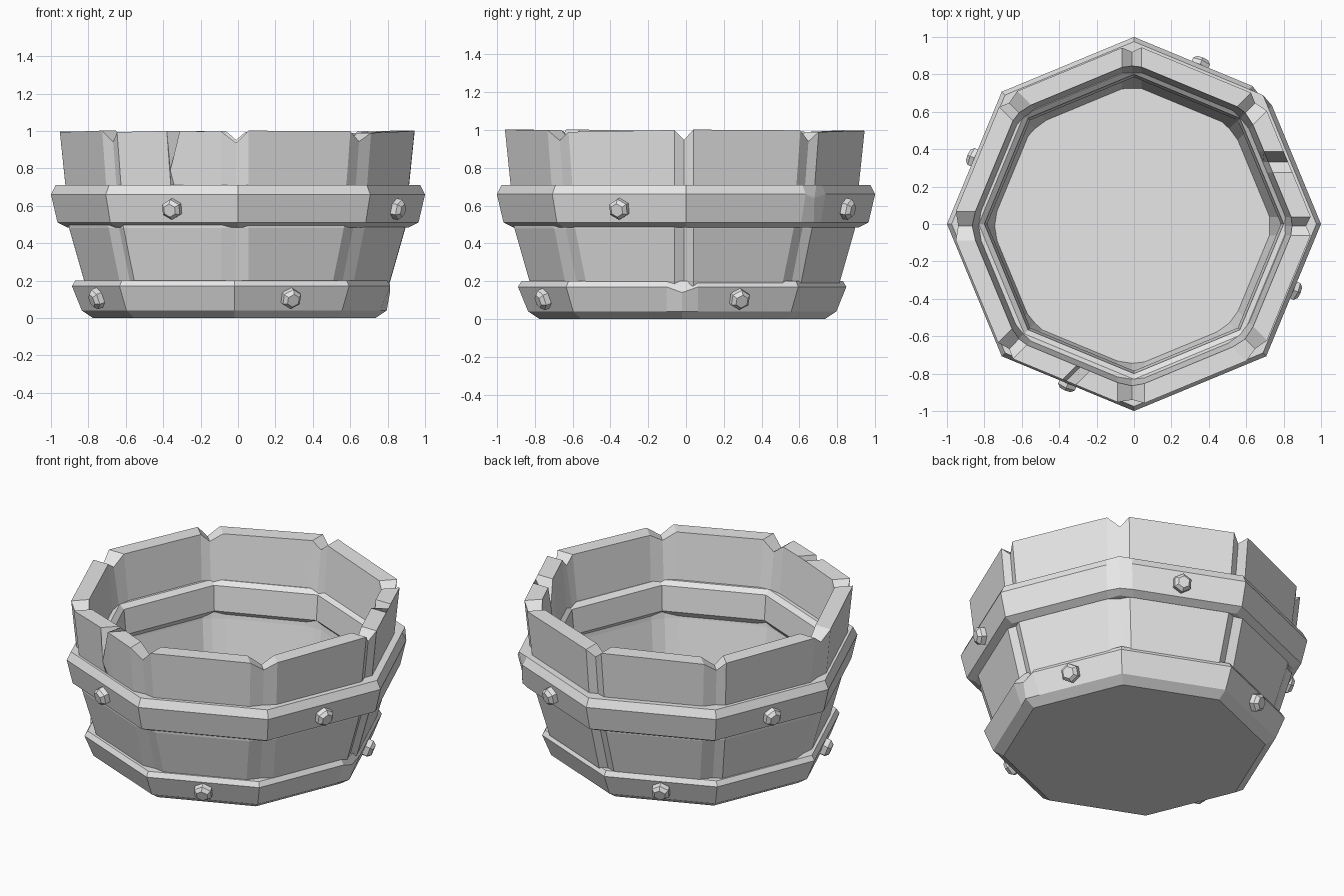
import bpy, bmesh, math, random
from mathutils import Vector, Matrix

random.seed(4)
SIDES = 8

if "Cube" in bpy.data.objects:
    bpy.data.objects.remove(bpy.data.objects["Cube"])

grey = bpy.data.materials.new("plain_grey")
grey.use_nodes = True
colour = (0.8, 0.8, 0.8, 1)
grey.diffuse_color = colour
grey.node_tree.nodes["Principled BSDF"].inputs["Base Color"].default_value = colour


def finish(name, bm):
    bmesh.ops.recalc_face_normals(bm, faces=bm.faces)
    mesh = bpy.data.meshes.new(name)
    bm.to_mesh(mesh)
    bm.free()
    mesh.materials.append(grey)
    obj = bpy.data.objects.new(name, mesh)
    bpy.context.collection.objects.link(obj)
    return obj


def corner(i):
    a = math.tau * i / SIDES
    return Vector((math.cos(a), math.sin(a), 0))


def ring_point(i, slide, radius, cut):
    """Point on an octagon, slid along a side from corner i and cut inwards."""
    c = corner(i)
    p = c * radius
    if slide:
        p += (corner(i + (1 if slide > 0 else -1)) - c).normalized() * abs(slide)
    return p - c * cut


def build_ring(name, columns, profile, centre=(0, 0), capped=False):
    """Columns are (corner, slide, changes); changes maps profile index to (cut, drop)."""
    bm = bmesh.new()
    rows = []
    for i, slide, changes in columns:
        row = []
        for k, (radius, z) in enumerate(profile):
            cut, drop = changes.get(k, (0, 0))
            p = ring_point(i, slide, radius, cut)
            row.append(bm.verts.new((p.x + centre[0], p.y + centre[1], z - drop)))
        rows.append(row)
    n = len(profile)
    for a, b in zip(rows, rows[1:] + rows[:1]):
        for k in range(n - 1 if capped else n):
            m = (k + 1) % n
            bm.faces.new((a[k], b[k], b[m], a[m]))
    if capped:
        bm.faces.new([r[0] for r in rows])
        bm.faces.new([r[-1] for r in rows])
    return finish(name, bm)


# Staves: tapered wall with grooved corners, notched rim and two chips
wall = [(0.74, 0.1), (0.755, 0.2), (0.81, 0.48), (0.84, 0.71), (0.87, 1.0),
        (0.975, 1.0), (0.945, 0.71), (0.925, 0.48), (0.845, 0.2), (0.81, 0.1)]
IN_TOP, OUT_TOP = 4, 5
columns = []
for i in range(SIDES):
    lip = [random.uniform(-0.003, 0.012) for _ in range(2)]
    notch = random.uniform(0.045, 0.065)
    groove = {k: (0.02 if k <= IN_TOP else 0.04, 0) for k in range(len(wall))}
    groove[IN_TOP] = (0.015, notch)
    groove[OUT_TOP] = (0.045, notch)
    for slide, drop in ((-random.uniform(0.05, 0.09), lip[0]), (0, None),
                        (random.uniform(0.05, 0.09), lip[1])):
        edge = {IN_TOP: (0, drop), OUT_TOP: (0, drop)}
        columns.append((i, slide, groove if drop is None else edge))
    if i == 5:      # outer chip at the front
        columns += [(i, 0.345, {}), (i, 0.365, {OUT_TOP: (0, 0.21)}), (i, 0.42, {})]
    if i == 0:      # inner chip
        columns += [(i, 0.31, {}), (i, 0.37, {IN_TOP: (0, 0.18)}), (i, 0.43, {})]
build_ring("staves", columns, wall, (-0.01, -0.01))


# Hoops: the corner named dented is pressed in
def hoop_columns(dented, dent, width):
    cols = []
    for i in range(SIDES):
        if i == dented:
            cols += [(i, -width, {}), (i, 0, dent), (i, width, {})]
        else:
            cols.append((i, 0, {}))
    return cols


upper_profile = [(0.915, 0.485), (0.965, 0.51), (1.0, 0.66), (0.975, 0.71),
                 (0.83, 0.71), (0.80, 0.685), (0.785, 0.53), (0.82, 0.49)]
build_ring("upper_hoop", hoop_columns(1, {1: (0.01, 0), 2: (0.04, 0.02)}, 0.08),
           upper_profile)

base_profile = [(0.755, 0), (0.815, 0.04), (0.868, 0.17), (0.85, 0.2), (0.77, 0.2)]
BASE_CENTRE = (-0.02, -0.02)
build_ring("base_hoop", hoop_columns(0, {2: (0.035, 0.03), 3: (0.025, 0)}, 0.09),
           base_profile, BASE_CENTRE, capped=True)


# Hexagonal bolts on every second side of each hoop
def add_bolts(name, profile, z, first, centre):
    (r0, z0), (r1, z1) = profile[1], profile[2]
    apothem = math.cos(math.pi / SIDES)
    reach = (r0 + (r1 - r0) * (z - z0) / (z1 - z0)) * apothem
    tilt = math.atan2((r1 - r0) * apothem, z1 - z0)
    for k in range(first, SIDES, 2):
        a = math.tau * (k + 0.5) / SIDES
        spot = Vector((centre[0] + reach * math.cos(a), centre[1] + reach * math.sin(a), z))
        turn = Matrix.Rotation(a, 4, 'Z') @ Matrix.Rotation(math.pi / 2 + tilt, 4, 'Y')
        turn = turn @ Matrix.Rotation(math.pi / 6, 4, 'Z')
        bm = bmesh.new()
        for r_in, r_out, low, high in ((0.056, 0.056, -0.03, 0.03), (0.056, 0.036, 0.03, 0.05)):
            bmesh.ops.create_cone(bm, cap_ends=True, segments=6, radius1=r_in, radius2=r_out,
                                  depth=high - low,
                                  matrix=Matrix.Translation((0, 0, (low + high) / 2)))
        bmesh.ops.remove_doubles(bm, verts=bm.verts, dist=0.001)
        inner = [f for f in bm.faces
                 if len(f.verts) == 6 and abs(f.calc_center_median().z - 0.03) < 0.001]
        bmesh.ops.delete(bm, geom=inner, context='FACES_ONLY')
        bm.transform(Matrix.Translation(spot) @ turn)
        finish(f"{name}_{k // 2 + 1}", bm)


add_bolts("upper_bolt", upper_profile, 0.585, 1, (0, 0))
add_bolts("base_bolt", base_profile, 0.11, 0, BASE_CENTRE)
